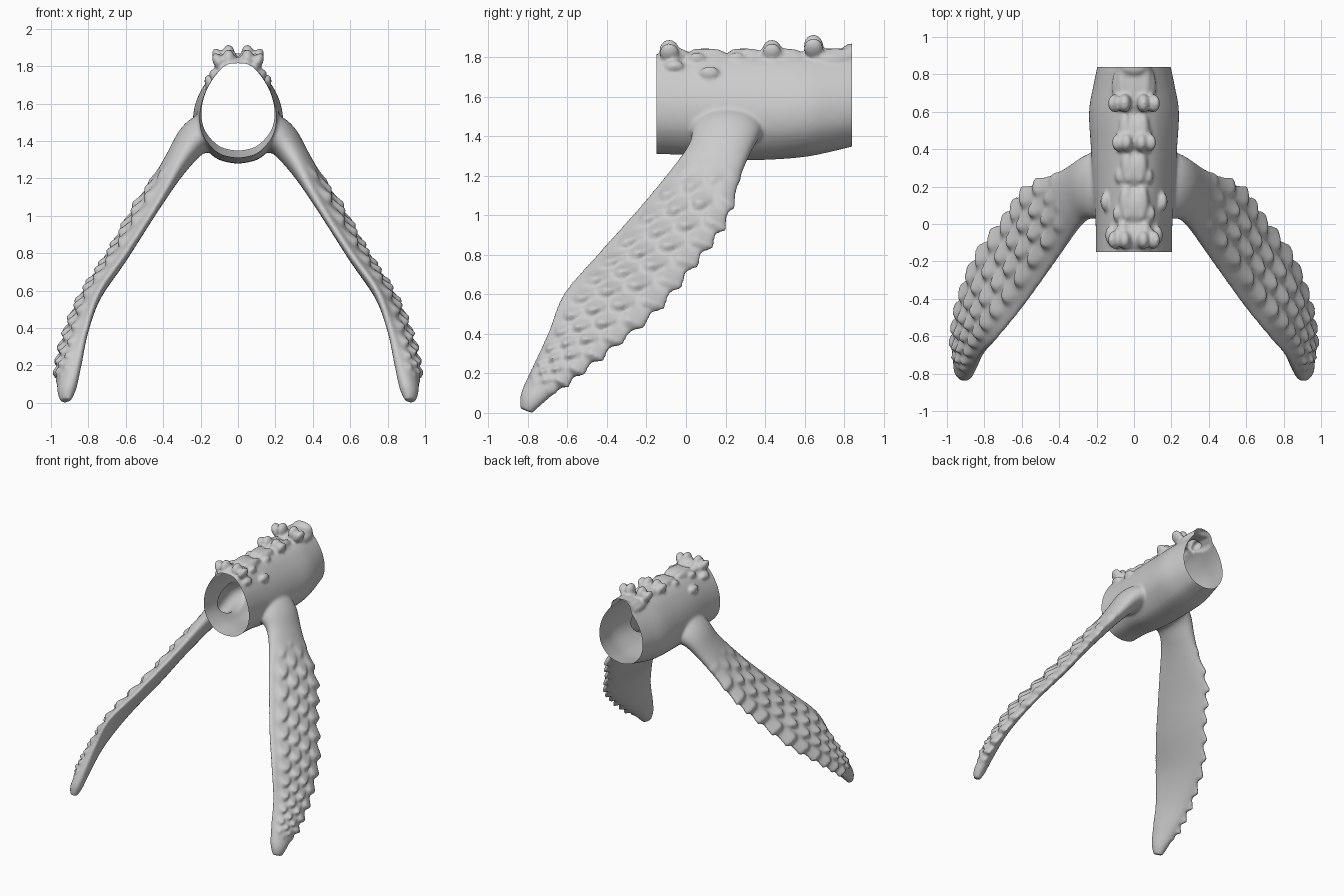
import bpy, bmesh, math
from mathutils import Vector

if "Cube" in bpy.data.objects:
    bpy.data.objects.remove(bpy.data.objects["Cube"])

grey = bpy.data.materials.new("plain grey")
grey.diffuse_color = (0.6, 0.6, 0.6, 1)
grey.use_nodes = True
grey.node_tree.nodes["Principled BSDF"].inputs["Base Color"].default_value = grey.diffuse_color


def spline(pts, k):
    """Catmull-Rom value at parameter k through a list of tuples."""
    n = len(pts)
    i = max(0, min(int(k), n - 2))
    f = k - i
    p = [pts[max(0, min(j, n - 1))] for j in (i - 1, i, i + 1, i + 2)]
    return [0.5 * (2 * b + (c - a) * f + (2 * a - 5 * b + 4 * c - d) * f * f
                   + (3 * b - a - 3 * c + d) * f ** 3) for a, b, c, d in zip(*p)]


def loft(name, rings):
    """Closed solid through a list of rings."""
    bm = bmesh.new()
    loops = [[bm.verts.new(p) for p in r] for r in rings]
    n = len(loops[0])
    for a, b in zip(loops, loops[1:]):
        for j in range(n):
            bm.faces.new((a[j], a[(j + 1) % n], b[(j + 1) % n], b[j]))
    bm.faces.new(loops[0])
    bm.faces.new(loops[-1])
    bmesh.ops.recalc_face_normals(bm, faces=bm.faces)
    me = bpy.data.meshes.new(name)
    bm.to_mesh(me)
    bm.free()
    ob = bpy.data.objects.new(name, me)
    bpy.context.collection.objects.link(ob)
    return ob


def blob(name, loc, size, tilt=(0, 0, 0)):
    bpy.ops.mesh.primitive_uv_sphere_add(segments=24, ring_count=16, radius=1,
                                         location=loc, rotation=tilt)
    ob = bpy.context.object
    ob.name = name
    ob.scale = size
    return ob


parts = []

# body tube: egg-shaped section, (y, half width, bottom)
body = [(-0.19, 0.205, 1.31), (0.0, 0.205, 1.305), (0.2, 0.22, 1.28),
        (0.4, 0.23, 1.28), (0.6, 0.24, 1.295), (0.75, 0.215, 1.325), (0.89, 0.185, 1.36)]
egg = [(0, 0), (0.5, 0.05), (0.9, 0.23), (1, 0.45), (0.87, 0.68), (0.58, 0.88), (0.28, 0.985), (0, 1)]
half = [spline(egg, 7 * j / 28) for j in range(29)]
profile = half + [(-x, z) for x, z in half[-2:0:-1]]
rings = []
for r in range(49):
    y, w, b = spline(body, 6 * r / 48)
    rings.append([(w * x, y, b + (1.815 - b) * z) for x, z in profile])
parts.append(loft("body", rings))

# wing stations: front edge xyz, rear edge xyz, thickness
wing = [(0.05, 0.03, 1.47, 0.05, 0.42, 1.45, 0.28),
        (0.19, 0.03, 1.43, 0.23, 0.38, 1.42, 0.20),
        (0.28, 0.00, 1.33, 0.36, 0.30, 1.26, 0.14),
        (0.42, -0.20, 1.08, 0.56, 0.19, 0.97, 0.09),
        (0.60, -0.45, 0.80, 0.68, 0.03, 0.75, 0.08),
        (0.74, -0.62, 0.60, 0.83, -0.17, 0.51, 0.08),
        (0.81, -0.70, 0.40, 0.92, -0.41, 0.31, 0.08),
        (0.85, -0.78, 0.22, 0.95, -0.61, 0.15, 0.09),
        (0.88, -0.83, 0.10, 0.95, -0.73, 0.05, 0.09),
        (0.90, -0.835, 0.02, 0.94, -0.78, 0.0, 0.05)]


def scale_height(k, t):
    """Overlapping feather scales: k along the wing, t across it."""
    fade = max(0, min(1, (k - 2.2) / 0.7)) * max(0, min(1, (7.6 - k) / 0.5))
    c = (t - 0.12) / 0.88 * 4
    if c <= 0 or fade == 0:
        return 0
    i = min(int(c), 3)
    g = 0 if c > 3.5 else c - i - 0.5
    f = (2.3 * k + 0.5 * (i % 2) + 1.2 * g * g) % 1
    rise = (f / 0.75) ** 1.2 if f < 0.75 else math.cos((f - 0.75) / 0.25 * math.pi / 2)
    return 0.042 * fade * rise * (1 - 3 * g * g)


def wing_rings(side):
    out = []
    steps, n, last = 180, 96, len(wing) - 1
    for r in range(steps + 1):
        k = last * r / steps
        v = spline(wing, k)
        mid = lambda q: (Vector(q[:3]) + Vector(q[3:6])) / 2
        a, b = Vector(v[:3]), Vector(v[3:6])
        along = mid(spline(wing, min(k + 0.05, last))) - mid(spline(wing, max(k - 0.05, 0)))
        across = (b - a).normalized()
        normal = along.cross(across).normalized()
        if normal.x < 0:
            normal.negate()
        ring = []
        for j in range(n):
            t = 2 * math.pi * j / n
            co, si = math.cos(t), math.sin(t)
            p = (a + b) / 2 + (b - a) / 2 * co + normal * v[6] / 2 * si
            if si > -0.3:
                h = scale_height(k, (co + 1) / 2) * min(1, (si + 0.3) / 0.3)
                p += (across * max(co, 0) ** 3 + normal * max(si, 0)) * h
            ring.append((p.x * side, p.y, p.z))
        out.append(ring)
    return out


for side in (1, -1):
    parts.append(loft("wing", wing_rings(side)))

# ridge of lobed crests: y start, y end, half width, peak height
for y0, y1, w, top in [(-0.14, 0.0, 0.12, 1.885), (0.0, 0.19, 0.09, 1.84),
                       (0.2, 0.38, 0.075, 1.84), (0.38, 0.58, 0.095, 1.885),
                       (0.59, 0.88, 0.12, 1.91)]:
    ym, ln = (y0 + y1) / 2, (y1 - y0) / 2
    parts.append(blob("crest_plate", (0, ym, 1.79), (w, ln * 1.1, 0.055)))
    yp = y0 + 0.055
    for s in (1, -1):
        parts.append(blob("crest_lobe", (s * w * 0.42, yp, top - 0.05),
                          (0.035, 0.05, 0.055)))
        parts.append(blob("crest_side_lobe", (s * w * 0.85, yp, top - 0.065),
                          (0.03, 0.05, 0.055), (0, s * 0.5, 0)))
        parts.append(blob("crest_tail", (s * w * 0.5, ym + 0.02, 1.81),
                          (0.035, ln, 0.035)))
# tail-end tip of the ridge and small shoulder knobs
parts.append(blob("crest_end", (0, 0.84, 1.83), (0.08, 0.05, 0.04)))
for s in (1, -1):
    parts.append(blob("knob", (s * 0.125, -0.06, 1.755), (0.03, 0.05, 0.03)))
    parts.append(blob("knob", (s * 0.155, 0.12, 1.72), (0.025, 0.05, 0.035)))

# fuse everything into one smooth skin
bpy.ops.object.select_all(action='DESELECT')
for ob in parts:
    ob.select_set(True)
bpy.context.view_layer.objects.active = parts[0]
bpy.ops.object.join()
skin = bpy.context.object
skin.name = "winged_collar"
mod = skin.modifiers.new("fuse", 'REMESH')
mod.mode = 'VOXEL'
mod.voxel_size = 0.011
bpy.ops.object.modifier_apply(modifier=mod.name)
mod = skin.modifiers.new("soften", 'SMOOTH')
mod.factor = 0.5
mod.iterations = 5
bpy.ops.object.modifier_apply(modifier=mod.name)

# open both ends of the tube
bm = bmesh.new()
bm.from_mesh(skin.data)
for y, d in ((-0.15, -1), (0.84, 1)):
    def at_tube():
        return [f for f in bm.faces if f.calc_center_median().z > 1.2
                and abs(f.calc_center_median().x) < 0.3
                and (f.calc_center_median().y - y) * d > -0.06]
    near = at_tube()
    geom = near + list({e for f in near for e in f.edges}) + list({v for f in near for v in f.verts})
    bmesh.ops.bisect_plane(bm, geom=geom, plane_co=(0, y, 0), plane_no=(0, d, 0))
    end = [f for f in at_tube() if (f.calc_center_median().y - y) * d > 0]
    bmesh.ops.delete(bm, geom=end, context='FACES')
bm.to_mesh(skin.data)
bm.free()
skin.data.materials.clear()
skin.data.materials.append(grey)
for p in skin.data.polygons:
    p.use_smooth = True
    p.material_index = 0
